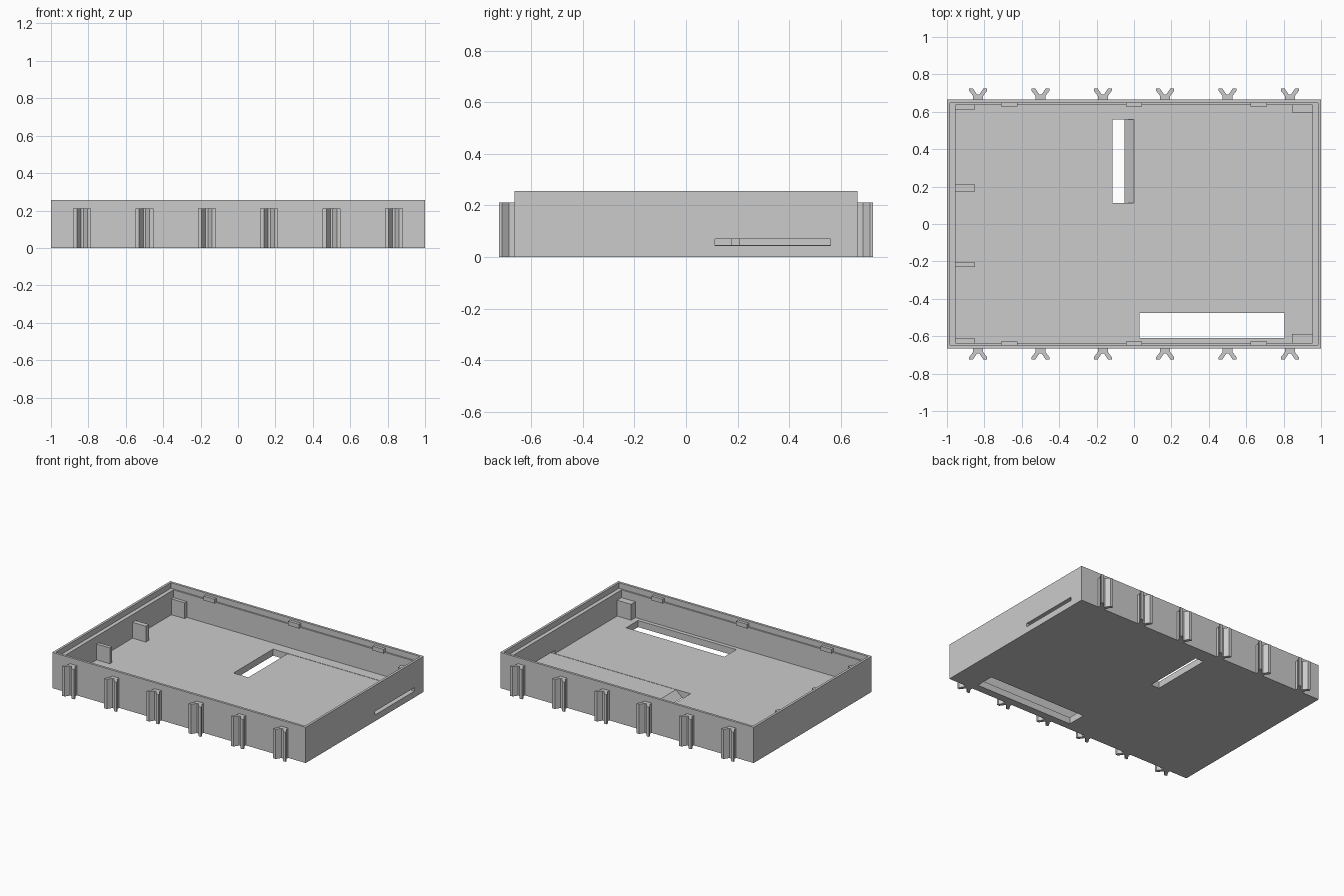
import bpy
import bmesh
from mathutils import Vector

default = bpy.data.objects.get("Cube")
if default:
    bpy.data.objects.remove(default, do_unlink=True)

# One plain grey plastic
grey = bpy.data.materials.new("grey plastic")
grey.use_nodes = True
colour = (0.6, 0.6, 0.6, 1)
grey.diffuse_color = colour
grey.node_tree.nodes["Principled BSDF"].inputs["Base Color"].default_value = colour


def prism(name, outline, direction):
    """Extrude a closed outline of 3D points along a direction."""
    mesh = bpy.data.meshes.new(name)
    bm = bmesh.new()
    face = bm.faces.new([bm.verts.new(p) for p in outline])
    ext = bmesh.ops.extrude_face_region(bm, geom=[face])
    verts = [g for g in ext["geom"] if isinstance(g, bmesh.types.BMVert)]
    bmesh.ops.translate(bm, verts=verts, vec=Vector(direction))
    bmesh.ops.recalc_face_normals(bm, faces=bm.faces)
    bm.to_mesh(mesh)
    bm.free()
    mesh.materials.append(grey)
    obj = bpy.data.objects.new(name, mesh)
    bpy.context.collection.objects.link(obj)
    return obj


def box(name, x0, x1, y0, y1, z0, z1):
    corners = [(x0, y0, z0), (x1, y0, z0), (x1, y1, z0), (x0, y1, z0)]
    return prism(name, corners, (0, 0, z1 - z0))


def cut(target, cutter):
    cutter.hide_render = True
    cutter.hide_viewport = True
    cutter.display_type = 'WIRE'
    mod = target.modifiers.new(cutter.name, 'BOOLEAN')
    mod.operation = 'DIFFERENCE'
    mod.solver = 'EXACT'
    mod.object = cutter


W, D, H = 1.0, 0.665, 0.255          # half width, half depth, height
IX, IY = 0.955, 0.637                # inner half sizes
FLOOR, LEDGE = 0.047, 0.215

# Tray shell with a stepped rim
tray = box("tray", -W, W, -D, D, 0, H)
cut(tray, box("cavity_cutter", -IX, IX, -IY, IY, FLOOR, 0.3))
cut(tray, box("rim_cutter", -0.983, 0.983, -0.648, 0.648, LEDGE, 0.3))
cut(tray, box("front_window_cutter", 0.03, 0.805, -0.61, -0.475, -0.05, 0.1))

# Side slot leading along the floor to a ramped opening
slot = [(-0.115, -0.01), (-0.061, -0.01), (0, 0.045),
        (1.1, 0.045), (1.1, 0.07), (-0.115, 0.07)]
cut(tray, prism("side_slot_cutter", [(x, 0.113, z) for x, z in slot], (0, 0.447, 0)))

# Support posts inside the walls
POST = 0.16
posts = {
    "right_back_post": (-0.85, 0.175, 0.21),
    "right_front_post": (-0.85, -0.23, -0.205),
    "right_back_corner_post": (-0.85, 0.613, 0.64),
    "right_front_corner_post": (-0.85, -0.64, -0.613),
    "left_back_corner_post": (0.845, 0.595, 0.64),
    "left_front_corner_post": (0.845, -0.64, -0.588),
}
for name, (x, y0, y1) in posts.items():
    wall = 0.96 if x > 0 else -0.96
    box(name, min(x, wall), max(x, wall), y0, y1, FLOOR - 0.005, POST)

# Forked clips and snap tabs along the front and back
half_fork = [(0.027, 0.66), (0.027, 0.685), (0.048, 0.712),
             (0.048, 0.725), (0.028, 0.725), (0.006, 0.692)]
fork = half_fork + [(-x, y) for x, y in reversed(half_fork)]
for side, s in (("front", -1), ("back", 1)):
    for i in range(6):
        cx = (i - 2.5) / 3
        prism(f"{side}_clip_{i + 1}", [(cx + x, s * y, 0) for x, y in fork],
              (0, 0, 0.212))
    for i in range(3):
        cx = (i - 1) * 0.667
        y0, y1 = sorted((s * 0.627, s * 0.652))
        box(f"{side}_snap_tab_{i + 1}", cx - 0.043, cx + 0.043, y0, y1, 0.21, 0.24)
